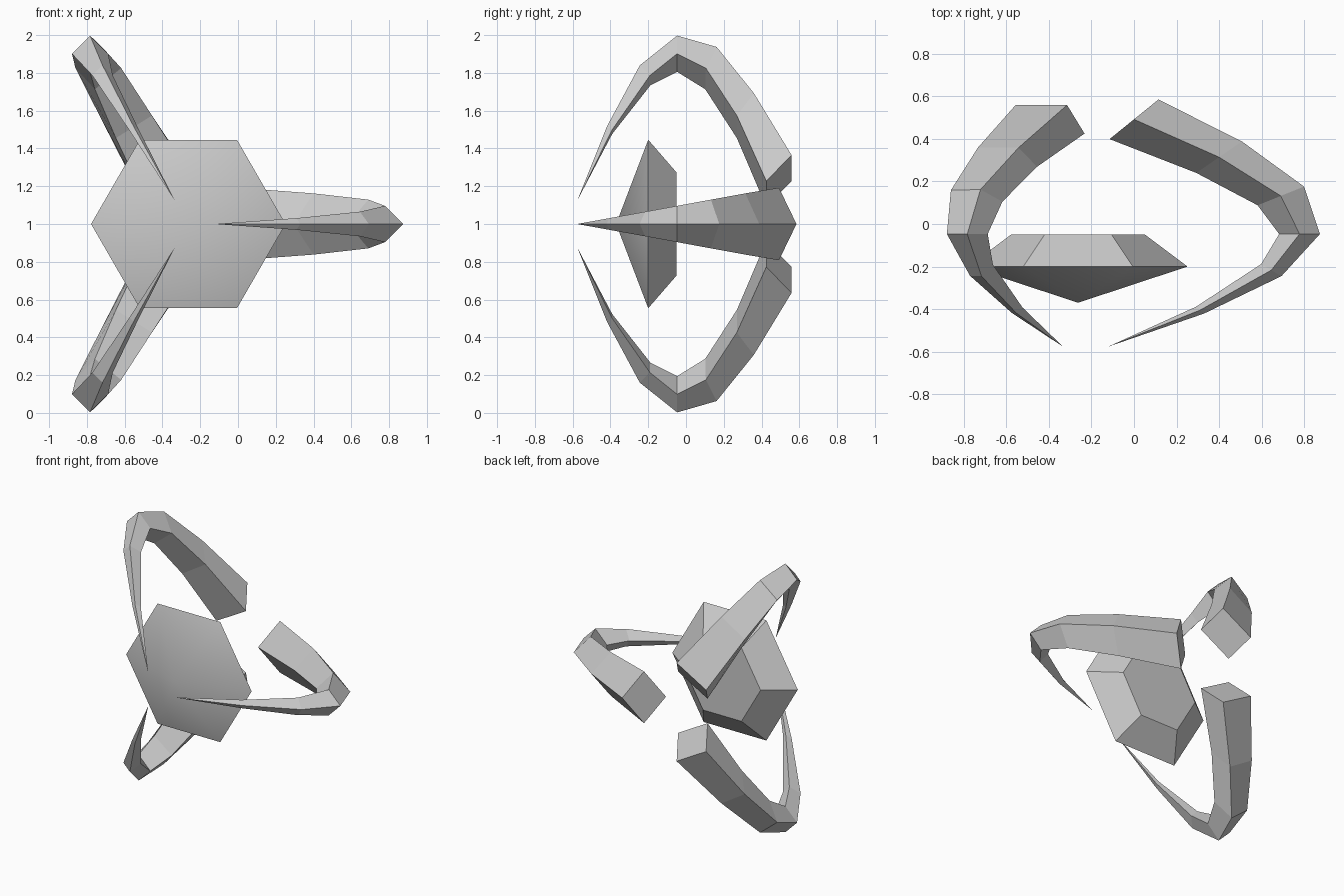
import bpy, bmesh, math
from mathutils import Vector

if "Cube" in bpy.data.objects:
    bpy.data.objects.remove(bpy.data.objects["Cube"])

CX, CZ = -0.263, 1.0          # hub axis runs along y

grey = bpy.data.materials.new("light grey")
grey.diffuse_color = (0.6, 0.6, 0.6, 1)
grey.use_nodes = True
grey.node_tree.nodes["Principled BSDF"].inputs["Base Color"].default_value = grey.diffuse_color


def finish(bm, name):
    bmesh.ops.recalc_face_normals(bm, faces=bm.faces)
    me = bpy.data.meshes.new(name)
    bm.to_mesh(me)
    bm.free()
    ob = bpy.data.objects.new(name, me)
    bpy.context.collection.objects.link(ob)
    me.materials.append(grey)
    return ob


def bridge(bm, a, b):
    n = len(a)
    for i in range(n):
        bm.faces.new((a[i], a[(i + 1) % n], b[(i + 1) % n], b[i]))


def fan(bm, ring, tip):
    for i in range(len(ring)):
        bm.faces.new((ring[i], ring[(i + 1) % len(ring)], tip))


# Hexagonal core: shallow pyramid in front, tapered flat back
bm = bmesh.new()
rings = [[bm.verts.new((CX + r * math.cos(k * math.pi / 3), y,
                        CZ + r * math.sin(k * math.pi / 3))) for k in range(6)]
         for y, r in ((-0.2, 0.515), (-0.05, 0.315))]
fan(bm, rings[0], bm.verts.new((CX, -0.37, CZ)))
bridge(bm, *rings)
bm.faces.new(rings[1])
core = finish(bm, "core")
bpy.context.view_layer.objects.active = core
core.select_set(True)
bpy.ops.object.shade_smooth_by_angle(angle=math.radians(30))

# Claw path: (distance from axis, y), back end to front, then the tip
PATH = [(0.263, 0.492), (0.663, 0.314), (0.953, 0.132),
        (1.041, -0.047), (0.908, -0.217), (0.573, -0.405)]
TIP = (0.14, -0.577)

# Half diagonals of the four-sided section at each path point
SIDE = [((0.115, 0.093, 0), (0, 0, 0.192)), ((0.107, 0.074, 0), (0, 0, 0.162)),
        ((0.109, 0.044, 0), (0, 0, 0.129)), ((0.096, 0, 0), (0, 0, 0.096)),
        ((0.048, -0.028, 0), (0, 0, 0.065)), ((0.019, -0.016, 0), (0, 0, 0.031))]
UPPER = [((-0.162, 0.067, 0), (0.08, 0.067, 0.137)), ((-0.139, 0.045, 0), (0.052, 0.045, 0.119)),
         ((-0.121, 0.027, 0), (0.018, 0.03, 0.112)), ((-0.096, 0, 0), (0, 0, 0.096)),
         ((-0.054, -0.026, 0), (0, -0.028, 0.053)), ((-0.026, -0.012, 0), (-0.003, -0.014, 0.02))]


def claw(name, angle, sections, flip=1):
    c, s = math.cos(math.radians(angle)), math.sin(math.radians(angle))

    def place(r, y, off=(0, 0, 0)):
        return Vector((CX + r * c + off[0], y + off[1], CZ + flip * (r * s + off[2])))

    bm = bmesh.new()
    rings = []
    for (r, y), (b, a) in zip(PATH, sections):
        b, a = Vector(b), Vector(a)
        rings.append([bm.verts.new(place(r, y, o)) for o in (b, a, -b, -a)])
    bm.faces.new(rings[0])
    for p, q in zip(rings, rings[1:]):
        bridge(bm, p, q)
    fan(bm, rings[-1], bm.verts.new(place(*TIP)))
    finish(bm, name)


claw("side_claw", 0, SIDE)
claw("upper_claw", 120, UPPER)
claw("lower_claw", 120, UPPER, -1)
